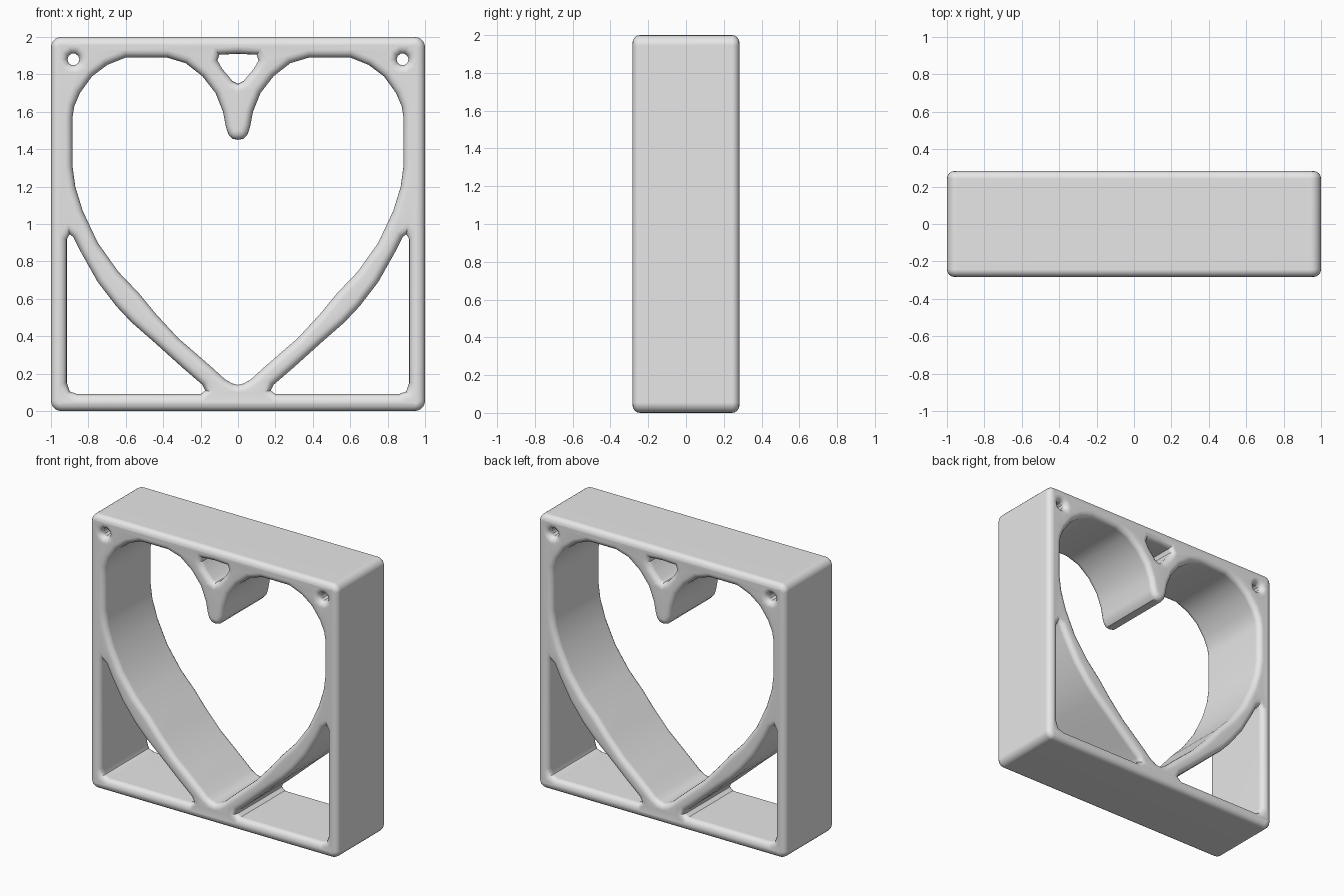
import bpy
import bmesh
import math
from mathutils import Matrix

cube = bpy.data.objects.get("Cube")
if cube:
    bpy.data.objects.remove(cube, do_unlink=True)

HALF_DEPTH = 0.283
ROUND = 0.04

grey = bpy.data.materials.new("light grey")
grey.use_nodes = True
colour = (0.8, 0.8, 0.8, 1)
grey.diffuse_color = colour
grey.node_tree.nodes["Principled BSDF"].inputs["Base Color"].default_value = colour


def mirrored(half):
    """Close a right-hand half outline whose ends lie on the centre line."""
    return half + [(-x, z) for x, z in reversed(half[1:-1])]


def flipped(points):
    return [(-x, z) for x, z in reversed(points)]


def circle(cx, cz, r, n=10):
    return [(cx + r * math.cos(math.tau * i / n), cz + r * math.sin(math.tau * i / n))
            for i in range(n)]


def rounded_square(r, steps=5):
    points = []
    for corner, (sx, sz) in enumerate([(1, 1), (-1, 1), (-1, -1), (1, -1)]):
        for i in range(steps + 1):
            a = math.pi / 2 * (corner + i / steps)
            points.append((sx * (1 - r) + r * math.cos(a),
                           1 + sz * (1 - r) + r * math.sin(a)))
    return points


# Heart opening, from the bottom tip up to the rounded tongue
heart = mirrored([
    (0, .14), (.03, .147), (.07, .17), (.13, .225), (.21, .295), (.32, .39),
    (.44, .52), (.53, .63), (.64, .745), (.75, .9), (.83, 1.07), (.87, 1.2),
    (.885, 1.31), (.885, 1.57), (.875, 1.63), (.845, 1.7), (.78, 1.79),
    (.7, 1.85), (.6, 1.89), (.38, 1.89), (.28, 1.86), (.19, 1.79),
    (.12, 1.7), (.08, 1.6), (.065, 1.52), (.052, 1.48), (.03, 1.456), (0, 1.45)])

# Triangular opening beside the lower heart
side = [
    (.9, .945), (.88, .93), (.84, .85), (.75, .69), (.65, .56), (.57, .475),
    (.45, .37), (.3, .235), (.19, .14), (.175, .11), (.2, .09), (.86, .09),
    (.9, .105), (.915, .15), (.915, .92)]

# Small opening between the lobes
notch = mirrored([(0, 1.75), (.03, 1.765), (.085, 1.83), (.11, 1.875),
                  (.1, 1.905), (0, 1.91)])

corner_hole = circle(.88, 1.88, .032)
outlines = [rounded_square(.055), heart, side, flipped(side), notch,
            corner_hole, flipped(corner_hole)]

# Extruded outline with rounded rims
profile = bpy.data.curves.new("frame_profile", "CURVE")
profile.dimensions = "2D"
profile.fill_mode = "BOTH"
profile.extrude = HALF_DEPTH - ROUND
profile.bevel_depth = ROUND
profile.bevel_resolution = 3
profile.offset = -ROUND
for outline in outlines:
    spline = profile.splines.new("POLY")
    spline.points.add(len(outline) - 1)
    spline.use_cyclic_u = True
    for point, (x, z) in zip(spline.points, outline):
        point.co = (x, z, 0, 1)

helper = bpy.data.objects.new("frame_profile", profile)
bpy.context.collection.objects.link(helper)
graph = bpy.context.evaluated_depsgraph_get()
mesh = bpy.data.meshes.new_from_object(helper.evaluated_get(graph))
bpy.data.objects.remove(helper, do_unlink=True)

# Stand the frame upright and weld the caps to the rims
mesh.transform(Matrix.Rotation(math.pi / 2, 4, "X"))
bm = bmesh.new()
bm.from_mesh(mesh)
bmesh.ops.remove_doubles(bm, verts=bm.verts, dist=0.0005)
bmesh.ops.recalc_face_normals(bm, faces=bm.faces)
bm.to_mesh(mesh)
bm.free()
mesh.materials.clear()
mesh.materials.append(grey)

frame = bpy.data.objects.new("heart_frame", mesh)
bpy.context.collection.objects.link(frame)
bpy.ops.object.select_all(action="DESELECT")
frame.select_set(True)
bpy.context.view_layer.objects.active = frame
bpy.ops.object.shade_smooth_by_angle(angle=math.radians(35))
weighted = frame.modifiers.new("even_shading", "WEIGHTED_NORMAL")
weighted.keep_sharp = True
